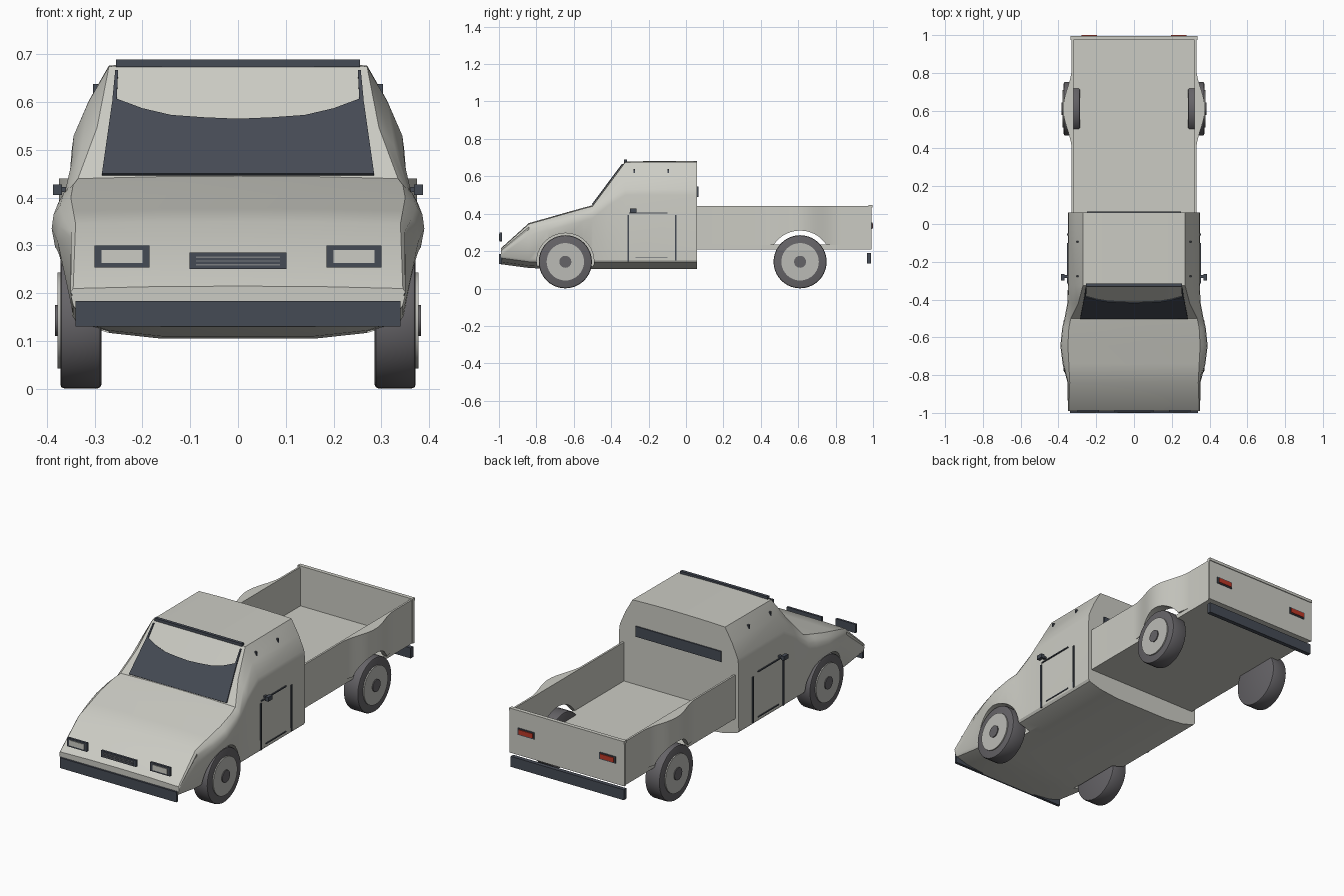
import bpy, bmesh, math
from mathutils import Matrix, Vector

cube = bpy.data.objects.get("Cube")
if cube:
    bpy.data.objects.remove(cube, do_unlink=True)


def material(name, rgb):
    m = bpy.data.materials.new(name)
    m.use_nodes = True
    m.diffuse_color = (*rgb, 1)
    m.node_tree.nodes["Principled BSDF"].inputs["Base Color"].default_value = (*rgb, 1)
    return m


PAINT = material("pale_paint", (0.6, 0.6, 0.55))
DARK = material("dark_trim", (0.06, 0.07, 0.09))
TYRE = material("tyre_grey", (0.13, 0.125, 0.135))
RIM = material("rim_grey", (0.5, 0.5, 0.47))
SLAT = material("slat_grey", (0.2, 0.21, 0.22))
RED = material("lamp_red", (0.5, 0.04, 0.02))


def finish(name, bm, mat, smooth=False):
    bmesh.ops.recalc_face_normals(bm, faces=bm.faces)
    me = bpy.data.meshes.new(name)
    bm.to_mesh(me)
    bm.free()
    me.materials.append(mat)
    ob = bpy.data.objects.new(name, me)
    bpy.context.collection.objects.link(ob)
    if smooth:
        shade(ob)
    return ob


def select(ob):
    bpy.ops.object.select_all(action='DESELECT')
    ob.select_set(True)
    bpy.context.view_layer.objects.active = ob


def shade(ob):
    select(ob)
    bpy.ops.object.shade_smooth_by_angle(angle=math.radians(30))


def box(name, x, y, z, mat):
    """Box from (min, max) pairs."""
    bm = bmesh.new()
    bmesh.ops.create_cube(bm, size=1)
    for v in bm.verts:
        v.co = [r[0] if c < 0 else r[1] for c, r in zip(v.co, (x, y, z))]
    return finish(name, bm, mat)


def pair(name, x, y, z, mat):
    box("left_" + name, x, y, z, mat)
    box("right_" + name, (-x[1], -x[0]), y, z, mat)


def prism(name, pts, vec, mat, smooth=False):
    bm = bmesh.new()
    face = bm.faces.new([bm.verts.new(p) for p in pts])
    new = bmesh.ops.extrude_face_region(bm, geom=[face])["geom"]
    verts = [g for g in new if isinstance(g, bmesh.types.BMVert)]
    bmesh.ops.translate(bm, verts=verts, vec=vec)
    return finish(name, bm, mat, smooth)


def disc(name, x0, x1, y, z, r, mat, bevel=0):
    """Cylinder lying along x."""
    bm = bmesh.new()
    mat4 = Matrix.Translation(((x0 + x1) / 2, y, z)) @ Matrix.Rotation(math.pi / 2, 4, 'Y')
    bmesh.ops.create_cone(bm, cap_ends=True, segments=40, radius1=r, radius2=r,
                          depth=abs(x1 - x0), matrix=mat4)
    if bevel:
        rims = [e for e in bm.edges if any(len(f.verts) > 4 for f in e.link_faces)]
        bmesh.ops.bevel(bm, geom=rims, offset=bevel, segments=2, affect='EDGES', profile=0.5)
    return finish(name, bm, mat, True)


def cut(ob, cutter):
    cutter.hide_render = True
    mod = ob.modifiers.new("arch", 'BOOLEAN')
    mod.object = cutter
    mod.solver = 'EXACT'
    select(ob)
    bpy.ops.object.modifier_apply(modifier=mod.name)
    bpy.data.objects.remove(cutter, do_unlink=True)


FRONT, REAR, AXLE = -0.645, 0.61, 0.143

# Cab and hood: half sections lofted along y
# y, bottom z, low width, mid width, shoulder z, top width, top z
stations = [
    (-0.99, 0.13, 0.345, 0.35, 0.195, 0.345, 0.21),
    (-0.84, 0.11, 0.345, 0.352, 0.315, 0.34, 0.345),
    (-0.74, 0.105, 0.35, 0.378, 0.34, 0.345, 0.373),
    (-0.645, 0.105, 0.355, 0.39, 0.365, 0.35, 0.4),
    (-0.55, 0.105, 0.35, 0.38, 0.39, 0.345, 0.427),
    (-0.5, 0.105, 0.35, 0.368, 0.405, 0.335, 0.44),
    (-0.42, 0.105, 0.35, 0.353, 0.47, 0.295, 0.547),
    (-0.325, 0.105, 0.35, 0.348, 0.53, 0.27, 0.675),
    (0.06, 0.105, 0.35, 0.348, 0.53, 0.27, 0.677),
]
bm = bmesh.new()
rings = []
for y, zb, wl, wm, zs, wt, zt in stations:
    half = [(0.16, zb), (0.27, zb + 0.012), (wl - 0.008, zb + 0.033),
            (wl, zb + 0.045), (wm, zs - 0.03 * (zs > 0.25)), (wm - 0.004, zs),
            ((wm + wt) / 2 + 0.003, (zs + zt) / 2), (wt, zt), (wt * 0.5, zt + 0.004)]
    loop = half + [(0, zt + 0.005)] + [(-x, z) for x, z in reversed(half)]
    rings.append([bm.verts.new((x, y, z)) for x, z in loop])
for a, b in zip(rings, rings[1:]):
    for i in range(len(a)):
        j = (i + 1) % len(a)
        bm.faces.new((a[i], a[j], b[j], b[i]))
bm.faces.new(rings[0])
bm.faces.new(rings[-1])
cab = finish("cab_body", bm, PAINT)
for s in (1, -1):
    cut(cab, disc("arch_cutter", s * 0.27, s * 0.5, FRONT, AXLE, 0.153, PAINT))
shade(cab)

# Load bed with walls swelling around the rear wheels
box("bed_floor", (-0.33, 0.33), (0.05, 0.985), (0.21, 0.235), PAINT)
for s, side in ((1, "left"), (-1, "right")):
    outer = [(0.33, 0.05)]
    for i in range(25):
        t = i / 24
        outer.append((0.33 + 0.045 * math.sin(math.pi * t) ** 2, 0.39 + 0.44 * t))
    outer += [(0.33, 0.985), (0.32, 0.985), (0.32, 0.05)]
    wall = prism(side + "_bed_wall", [(s * x, y, 0.232) for x, y in outer], (0, 0, 0.208), PAINT)
    cut(wall, disc("arch_cutter", s * 0.25, s * 0.5, REAR, 0.142, 0.168, PAINT))
    shade(wall)
box("tailgate", (-0.335, 0.335), (0.978, 0.992), (0.21, 0.447), PAINT)
box("tailgate_lip", (-0.335, 0.335), (0.975, 0.996), (0.432, 0.447), PAINT)
pair("tail_lamp_frame", (0.19, 0.285), (0.99, 0.996), (0.318, 0.354), DARK)
pair("tail_lamp", (0.197, 0.278), (0.99, 1.0), (0.324, 0.348), RED)
box("rear_bumper", (-0.33, 0.33), (0.968, 0.99), (0.135, 0.19), DARK)

# Wheels
for s, side in ((1, "left"), (-1, "right")):
    for y, end in ((FRONT, "front"), (REAR, "rear")):
        n = f"{side}_{end}_"
        disc(n + "tyre", s * 0.286, s * 0.372, y, AXLE, 0.142, TYRE, 0.008)
        disc(n + "rim", s * 0.37, s * 0.378, y, AXLE, 0.1, RIM)
        disc(n + "hub", s * 0.376, s * 0.383, y, AXLE, 0.032, TYRE)

# Nose plates: bumper, headlamps and grille
box("front_bumper", (-0.34, 0.34), (-1.0, -0.985), (0.13, 0.184), DARK)
pair("headlamp_frame", (0.185, 0.3), (-0.996, -0.984), (0.254, 0.3), DARK)
pair("headlamp_lens", (0.2, 0.286), (-0.999, -0.99), (0.263, 0.291), PAINT)
box("grille", (-0.102, 0.102), (-0.996, -0.984), (0.251, 0.285), DARK)
for i in range(3):
    z = 0.258 + 0.008 * i
    box(f"grille_slat_{i + 1}", (-0.088, 0.088), (-0.999, -0.99), (z, z + 0.003), SLAT)

# Windscreen plates on the sloping cab front
normal = Vector((0, -0.802, 0.598))


def on_screen(pts):
    return [Vector((x, -0.5 + (z - 0.44) / 1.343, z)) + normal * 0.003 for x, z in pts]


edge = [(0.285, 0.445), (0.262, 0.605), (0.2, 0.582), (0.14, 0.568), (0.07, 0.563)]
glass = edge + [(0, 0.56)] + [(-x, z) for x, z in reversed(edge)]
prism("windscreen", on_screen(glass), normal * 0.006, DARK)
for s, side in ((1, "left"), (-1, "right")):
    strip = [(0.254, 0.6), (0.263, 0.6), (0.257, 0.662), (0.251, 0.662)]
    prism(side + "_screen_strip", on_screen([(s * x, z) for x, z in strip]), normal * 0.006, DARK)
box("roof_strip", (-0.255, 0.255), (-0.332, -0.315), (0.674, 0.689), DARK)
box("rear_window", (-0.25, 0.25), (0.057, 0.066), (0.49, 0.545), DARK)

# Door seams, handles and mirrors
seam = (0.346, 0.354)
pair("door_front_seam", seam, (-0.314, -0.305), (0.145, 0.392), DARK)
pair("door_rear_seam", seam, (-0.06, -0.051), (0.15, 0.392), DARK)
pair("door_bottom_seam", seam, (-0.27, -0.1), (0.162, 0.167), DARK)
pair("door_waist_seam", seam, (-0.305, -0.1), (0.4, 0.406), DARK)
pair("window_front_seam", (0.293, 0.304), (-0.28, -0.272), (0.6, 0.638), DARK)
pair("window_rear_seam", (0.293, 0.304), (-0.099, -0.091), (0.6, 0.638), DARK)
pair("mirror_arm", (0.34, 0.37), (-0.285, -0.27), (0.412, 0.422), DARK)
pair("mirror", (0.368, 0.387), (-0.3, -0.265), (0.406, 0.428), DARK)
